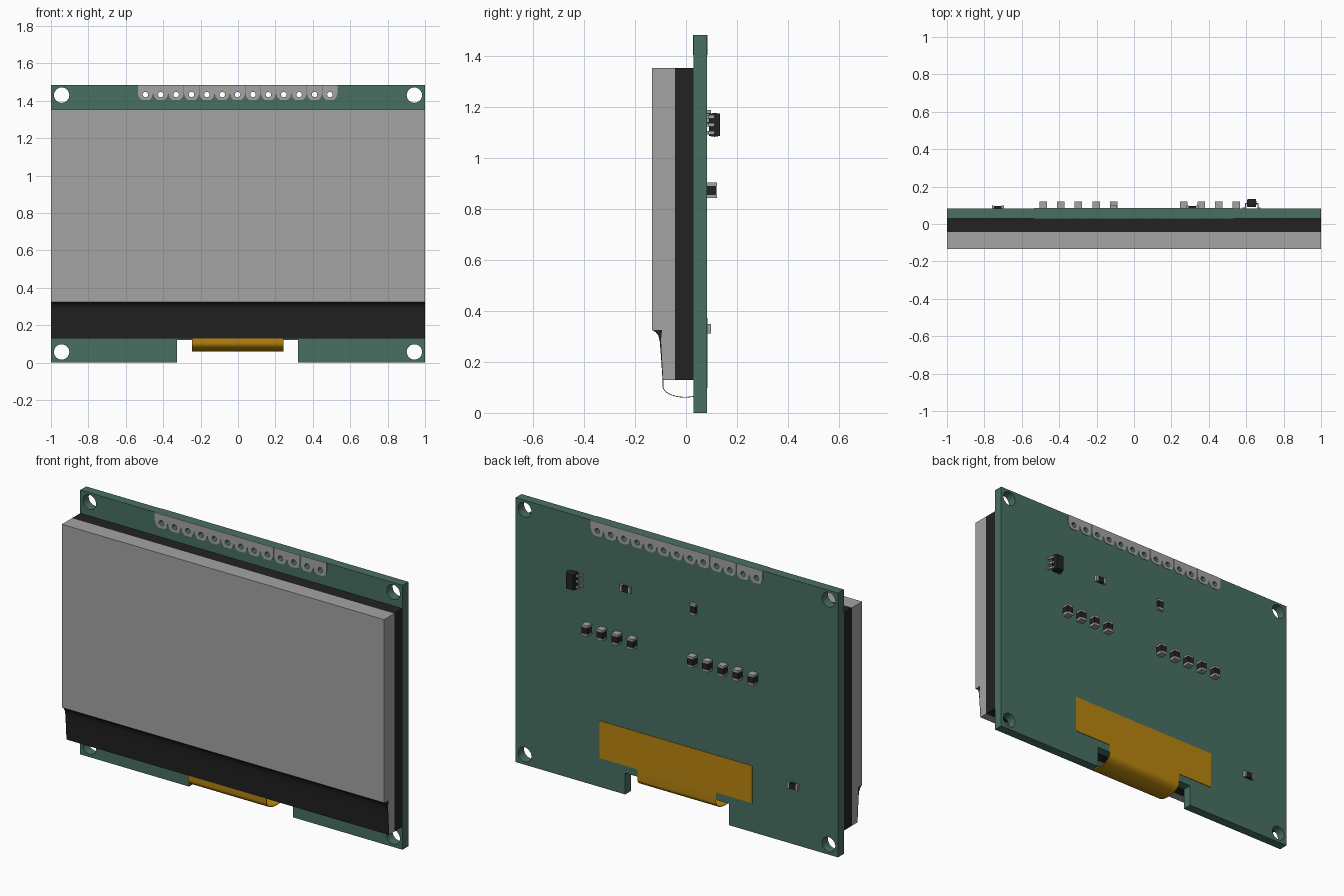
import bpy, bmesh, math
from mathutils import Matrix, Vector

if "Cube" in bpy.data.objects:
    bpy.data.objects.remove(bpy.data.objects["Cube"])


def material(name, rgb):
    m = bpy.data.materials.new(name)
    m.use_nodes = True
    col = (*rgb, 1)
    m.diffuse_color = col
    m.node_tree.nodes["Principled BSDF"].inputs["Base Color"].default_value = col
    return m


GREEN = material("board_green", (0.066, 0.16, 0.122))
GREY = material("metal_grey", (0.37, 0.37, 0.37))
BLACK = material("matte_black", (0.016, 0.016, 0.016))
GOLD = material("flex_amber", (0.49, 0.24, 0.005))

BACK = 0.082    # rear face of the board
FRONT = 0.03    # front face of the board


def finish(name, bm, mats, smooth=False):
    bmesh.ops.recalc_face_normals(bm, faces=bm.faces[:])
    me = bpy.data.meshes.new(name)
    bm.to_mesh(me)
    bm.free()
    for m in mats:
        me.materials.append(m)
    ob = bpy.data.objects.new(name, me)
    bpy.context.collection.objects.link(ob)
    if smooth:
        bpy.ops.object.select_all(action='DESELECT')
        ob.select_set(True)
        bpy.context.view_layer.objects.active = ob
        bpy.ops.object.shade_smooth_by_angle(angle=math.radians(30))
    return ob


def add_box(bm, lo, hi, mat=0):
    lo, hi = Vector(lo), Vector(hi)
    mtx = Matrix.Translation((lo + hi) / 2) @ Matrix.Diagonal((*(hi - lo), 1))
    verts = bmesh.ops.create_cube(bm, size=1, matrix=mtx)["verts"]
    for f in {f for v in verts for f in v.link_faces}:
        f.material_index = mat
    return verts


def prism(name, profile, x0, x1, mat, smooth=False):
    """Extrude a y/z profile along x."""
    bm = bmesh.new()
    face = bm.faces.new([bm.verts.new((x0, y, z)) for y, z in profile])
    new = bmesh.ops.extrude_face_region(bm, geom=[face])["geom"]
    bmesh.ops.translate(bm, vec=(x1 - x0, 0, 0),
                        verts=[g for g in new if isinstance(g, bmesh.types.BMVert)])
    return finish(name, bm, [mat], smooth)


def circle(cx, cz, r, n=32):
    return [(cx + r * math.cos(2 * math.pi * i / n),
             cz + r * math.sin(2 * math.pi * i / n)) for i in range(n)]


def sheet(name, loops, y0, y1, mat):
    """Flat plate in x/z from an outline and hole loops."""
    cu = bpy.data.curves.new(name + "_outline", 'CURVE')
    cu.dimensions = '2D'
    cu.fill_mode = 'BOTH'
    cu.extrude = (y1 - y0) / 2
    for loop in loops:
        sp = cu.splines.new('POLY')
        sp.points.add(len(loop) - 1)
        for p, (x, z) in zip(sp.points, loop):
            p.co = (x, z, 0, 1)
        sp.use_cyclic_u = True
    tmp = bpy.data.objects.new(name + "_outline", cu)
    bpy.context.collection.objects.link(tmp)
    dg = bpy.context.evaluated_depsgraph_get()
    me = bpy.data.meshes.new_from_object(tmp.evaluated_get(dg))
    bm = bmesh.new()
    bm.from_mesh(me)
    bpy.data.objects.remove(tmp)
    bpy.data.curves.remove(cu)
    bpy.data.meshes.remove(me)
    bmesh.ops.remove_doubles(bm, verts=bm.verts[:], dist=1e-5)
    bm.transform(Matrix.Translation((0, (y0 + y1) / 2, 0)) @ Matrix.Rotation(math.pi / 2, 4, 'X'))
    for f in bm.faces:
        f.material_index = 0
    return finish(name, bm, [mat], True)


# Circuit board with flex notch, mounting holes and pin holes
TOP = 1.483
PIN_X = [0.0822 * (i - 6) - 0.002 for i in range(13)]
PIN_Z = 1.433
outline = [(-1, 0), (-0.325, 0), (-0.325, 0.12), (0.32, 0.12),
           (0.32, 0), (1, 0), (1, TOP), (-1, TOP)]
mounts = [circle(x, z, 0.041) for x in (-0.943, 0.943) for z in (0.057, 1.43)]
pins = [circle(x, PIN_Z, 0.0145, 16) for x in PIN_X]
sheet("circuit_board", [outline] + mounts + pins, FRONT, BACK, GREEN)

# Solder pads on both faces of the board
for side, y0, y1 in (("front", FRONT - 0.003, FRONT), ("back", BACK, BACK + 0.003)):
    for i, x in enumerate(PIN_X):
        pad = [(x - 0.0405, TOP), (x - 0.0405, 1.44), (x - 0.034, 1.418), (x - 0.02, 1.404),
               (x + 0.02, 1.404), (x + 0.034, 1.418), (x + 0.0405, 1.44), (x + 0.0405, TOP)]
        sheet(f"{side}_pad_{i + 1}", [pad, circle(x, PIN_Z, 0.0145, 16)], y0, y1, GREY)

# Display: backlight, stepped glass and sealant strip
ZB, ZT = 0.13, 1.353
prism("backlight", [(-0.043, ZB), (FRONT, ZB), (FRONT, ZT), (-0.043, ZT)], -1, 1, BLACK)
prism("display_glass", [(-0.043, ZB), (-0.043, ZT), (-0.133, ZT), (-0.133, 0.325),
                        (-0.094, 0.325), (-0.098, 0.285), (-0.089, ZB)], -1, 1, GREY)
prism("sealant_strip", [(-0.133, 0.325), (-0.118, 0.316), (-0.108, 0.302), (-0.103, 0.28),
                        (-0.098, 0.22), (-0.092, ZB), (-0.089, ZB), (-0.098, 0.285),
                        (-0.094, 0.325)], -1, 1, BLACK, True)

# Flex cable: neck bending under the board, then a wide rear tail
T = 0.003
YF, YR = -0.092, BACK + T
cy, ry, zc, rz = (YF + YR) / 2, (YR - YF) / 2, 0.105, 0.045
arc = [math.pi + math.pi * i / 24 for i in range(25)]
outer = [(cy + ry * math.cos(a), zc + rz * math.sin(a)) for a in arc]
inner = [(cy + (ry - T) * math.cos(a), zc + (rz - T) * math.sin(a)) for a in arc]
prism("flex_neck", [(YF, 0.135)] + outer + [(YR, 0.17), (YR - T, 0.17)]
      + inner[::-1] + [(YF + T, 0.135)], -0.245, 0.242, GOLD, True)
prism("flex_tail", [(BACK, 0.163), (YR, 0.163), (YR, 0.372), (BACK, 0.372)], -0.47, 0.477, GOLD)


def chip(name, x, z, length, width, height, vertical, cap):
    """Dark body with a metal terminal at each end."""
    bm = bmesh.new()
    h, w, e = length / 2, width / 2, 0.0015
    y0, y1 = BACK, BACK + height

    def block(a, b, half, top, mat):
        if vertical:
            add_box(bm, (x - half, y0, z + a), (x + half, top, z + b), mat)
        else:
            add_box(bm, (x + a, y0, z - half), (x + b, top, z + half), mat)

    block(-h + cap, h - cap, w - e, y1 - e, 0)
    block(-h, -h + cap, w, y1, 1)
    block(h - cap, h, w, y1, 1)
    finish(name, bm, [BLACK, GREY])


# Capacitor rows
for i, x in enumerate((-0.485, -0.391, -0.297, -0.203, -0.109, 0.265, 0.359, 0.453, 0.547)):
    chip(f"capacitor_{i + 1}", x, 0.873, 0.06, 0.04, 0.039, True, 0.012)

# Resistors
chip("resistor_upper_left", 0.312, 1.157, 0.064, 0.036, 0.016, False, 0.012)
chip("resistor_upper_middle", -0.109, 1.157, 0.064, 0.036, 0.016, True, 0.012)
chip("resistor_lower_right", -0.728, 0.33, 0.064, 0.036, 0.016, False, 0.012)

# Regulator: tapered body with three bent leads on each side
rx, rzc = 0.629, 1.13
bm = bmesh.new()
mid = 0.112
for ya, yb in ((0.09, mid), (mid, 0.134)):
    for v in add_box(bm, (rx - 0.026, ya, rzc - 0.047), (rx + 0.026, yb, rzc + 0.047)):
        if abs(v.co.y - mid) > 1e-4:
            v.co.x = rx + (v.co.x - rx) * 0.88
            v.co.z = rzc + (v.co.z - rzc) * 0.92
finish("regulator_body", bm, [BLACK])

bm = bmesh.new()
for s in (-1, 1):
    for dz in (-0.031, 0, 0.031):
        z0, z1 = rzc + dz - 0.007, rzc + dz + 0.007
        for xa, xb, ya, yb in ((0.02, 0.036, 0.106, 0.112), (0.031, 0.036, BACK, 0.112),
                               (0.031, 0.048, BACK, BACK + 0.006)):
            lo, hi = sorted((rx + s * xa, rx + s * xb))
            add_box(bm, (lo, ya, z0), (hi, yb, z1))
finish("regulator_leads", bm, [GREY])
